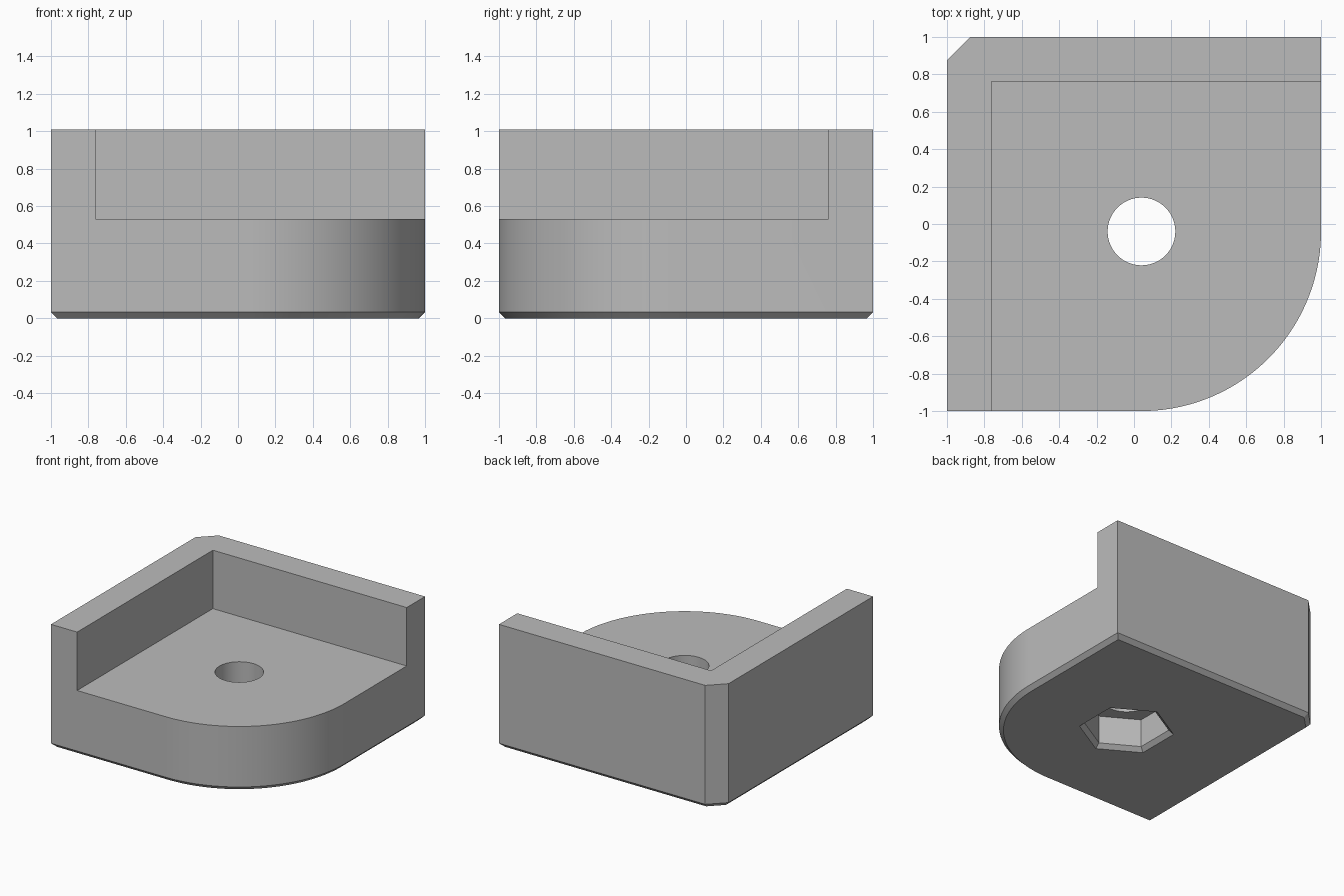
import bpy, bmesh, math

if "Cube" in bpy.data.objects:
    bpy.data.objects.remove(bpy.data.objects["Cube"])

TOP, FLOOR, CHAMFER = 1.01, 0.53, 0.033
WALL = -0.762                 # inner face of the two walls
CX, CY = 0.04, -0.04          # shared centre of hole and round corner

grey = bpy.data.materials.new("grey")
grey.diffuse_color = (0.5, 0.5, 0.5, 1)
grey.use_nodes = True
grey.node_tree.nodes["Principled BSDF"].inputs["Base Color"].default_value = grey.diffuse_color


def outline(d):
    """Footprint inset by d: rounded front right corner, cut back left corner."""
    cut = 0.875 - d * (math.sqrt(2) - 1)
    r = 0.96 - d
    pts = [(-1 + d, -1 + d)]
    for i in range(49):
        a = math.radians(-90 + 90 * i / 48)
        pts.append((CX + r * math.cos(a), CY + r * math.sin(a)))
    return pts + [(1 - d, 1 - d), (-cut, 1 - d), (-1 + d, cut)]


def ngon(r, n, start=0):
    """Regular polygon around the hole centre."""
    return [(CX + r * math.cos(start + math.tau * i / n),
             CY + r * math.sin(start + math.tau * i / n)) for i in range(n)]


def loft(name, sections):
    """Solid through stacked (outline, z) sections."""
    bm = bmesh.new()
    rings = [[bm.verts.new((x, y, z)) for x, y in pts] for pts, z in sections]
    n = len(rings[0])
    for low, high in zip(rings, rings[1:]):
        for i in range(n):
            j = (i + 1) % n
            bm.faces.new((low[i], low[j], high[j], high[i]))
    bm.faces.new(rings[0][::-1])
    bm.faces.new(rings[-1])
    bmesh.ops.recalc_face_normals(bm, faces=bm.faces)
    mesh = bpy.data.meshes.new(name)
    bm.to_mesh(mesh)
    bm.free()
    mesh.materials.append(grey)
    ob = bpy.data.objects.new(name, mesh)
    bpy.context.collection.objects.link(ob)
    return ob


# Block with a chamfered underside
body = loft("corner_foot", [(outline(CHAMFER), 0), (outline(0), CHAMFER), (outline(0), TOP)])

# Cutters: space inside the walls, screw hole, chamfered hexagonal nut pocket
recess = [(WALL, -2), (2, -2), (2, -WALL), (WALL, -WALL)]
hexagon = [ngon(r, 6, math.pi / 6) for r in (0.36, 0.322)]
cutters = [
    loft("recess_cutter", [(recess, FLOOR), (recess, 2)]),
    loft("hole_cutter", [(ngon(0.181, 64), 0.1), (ngon(0.181, 64), 0.8)]),
    loft("nut_pocket_cutter", [(hexagon[0], -0.1), (hexagon[0], 0),
                               (hexagon[1], CHAMFER), (hexagon[1], 0.265)]),
]
bpy.context.view_layer.objects.active = body
body.select_set(True)
for cutter in cutters:
    cutter.hide_render = True
    cutter.select_set(False)
    mod = body.modifiers.new(cutter.name, 'BOOLEAN')
    mod.operation = 'DIFFERENCE'
    mod.solver = 'EXACT'
    mod.object = cutter
    bpy.ops.object.modifier_apply(modifier=mod.name)
    bpy.data.objects.remove(cutter)

# Smooth the curved walls, keep the edges crisp
bpy.ops.object.shade_smooth_by_angle(angle=math.radians(25))
